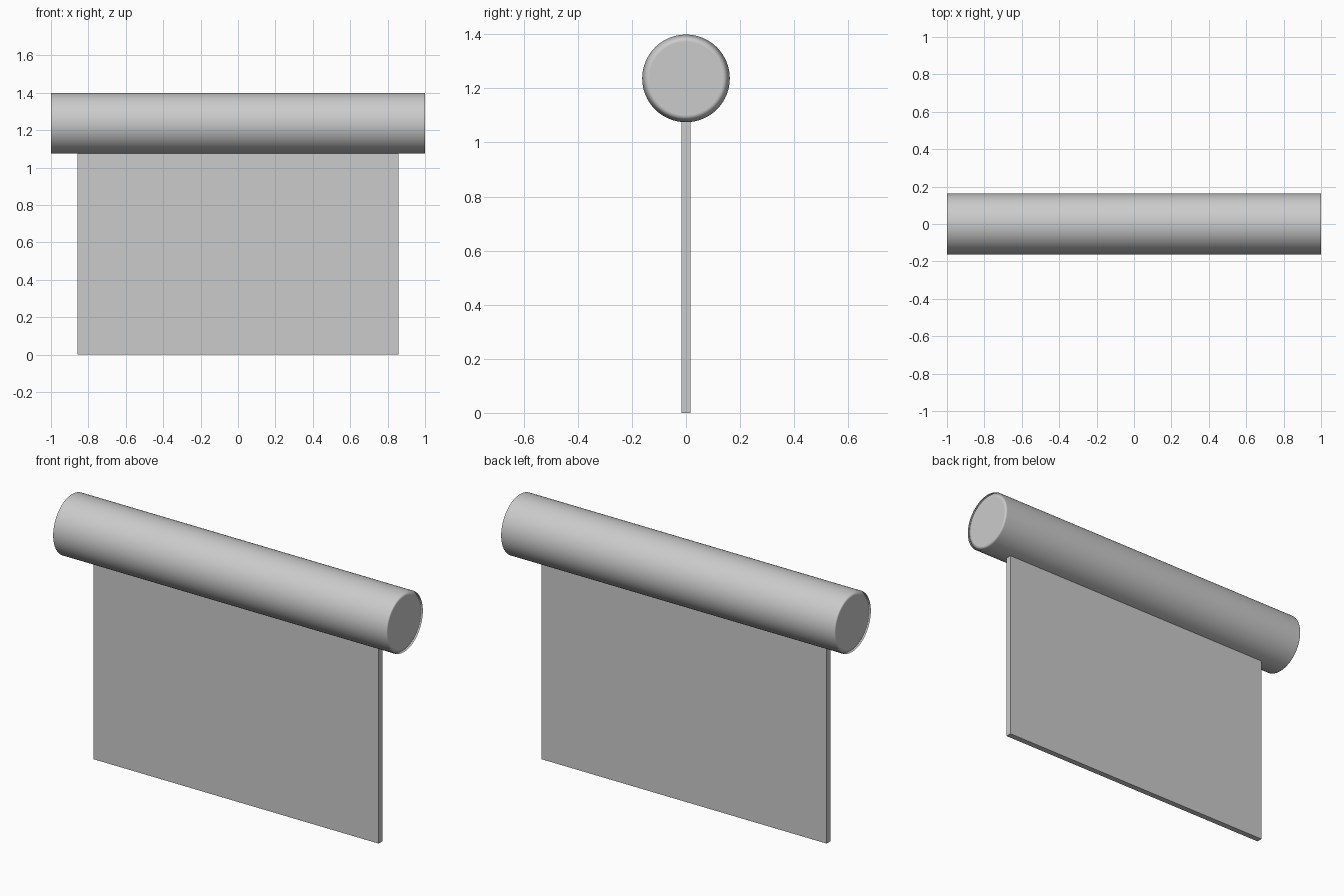
import bpy
import bmesh
from math import pi
from mathutils import Matrix

if "Cube" in bpy.data.objects:
    bpy.data.objects.remove(bpy.data.objects["Cube"])

LENGTH, RADIUS, AXIS_Z = 2.0, 0.162, 1.237
BLADE_WIDTH, BLADE_THICK, BLADE_TOP = 1.716, 0.032, 1.1

grey = bpy.data.materials.new("light_grey")
grey.use_nodes = True
colour = (0.6, 0.6, 0.6, 1)
grey.diffuse_color = colour
grey.node_tree.nodes["Principled BSDF"].inputs["Base Color"].default_value = colour


def add_object(name, bm, smooth=False):
    mesh = bpy.data.meshes.new(name)
    for face in bm.faces:
        face.smooth = smooth
    bm.to_mesh(mesh)
    bm.free()
    mesh.materials.append(grey)
    obj = bpy.data.objects.new(name, mesh)
    bpy.context.collection.objects.link(obj)
    return obj


# Round handle lying along x, with an inset ring on each end for soft shading
bm = bmesh.new()
bmesh.ops.create_cone(bm, cap_ends=True, segments=64, radius1=RADIUS,
                      radius2=RADIUS, depth=LENGTH,
                      matrix=Matrix.Rotation(pi / 2, 4, "Y"))
caps = [f for f in bm.faces if len(f.verts) > 4]
bmesh.ops.inset_individual(bm, faces=caps, thickness=0.027)
handle = add_object("handle", bm, smooth=True)
handle.location.z = AXIS_Z
normals = handle.modifiers.new("soft_ends", "WEIGHTED_NORMAL")
normals.mode = "FACE_AREA"
normals.weight = 90

# Thin flat blade, its top edge sunk into the handle
bm = bmesh.new()
bmesh.ops.create_cube(bm, size=1,
                      matrix=Matrix.Diagonal((BLADE_WIDTH, BLADE_THICK, BLADE_TOP, 1)))
blade = add_object("blade", bm)
blade.location.z = BLADE_TOP / 2
